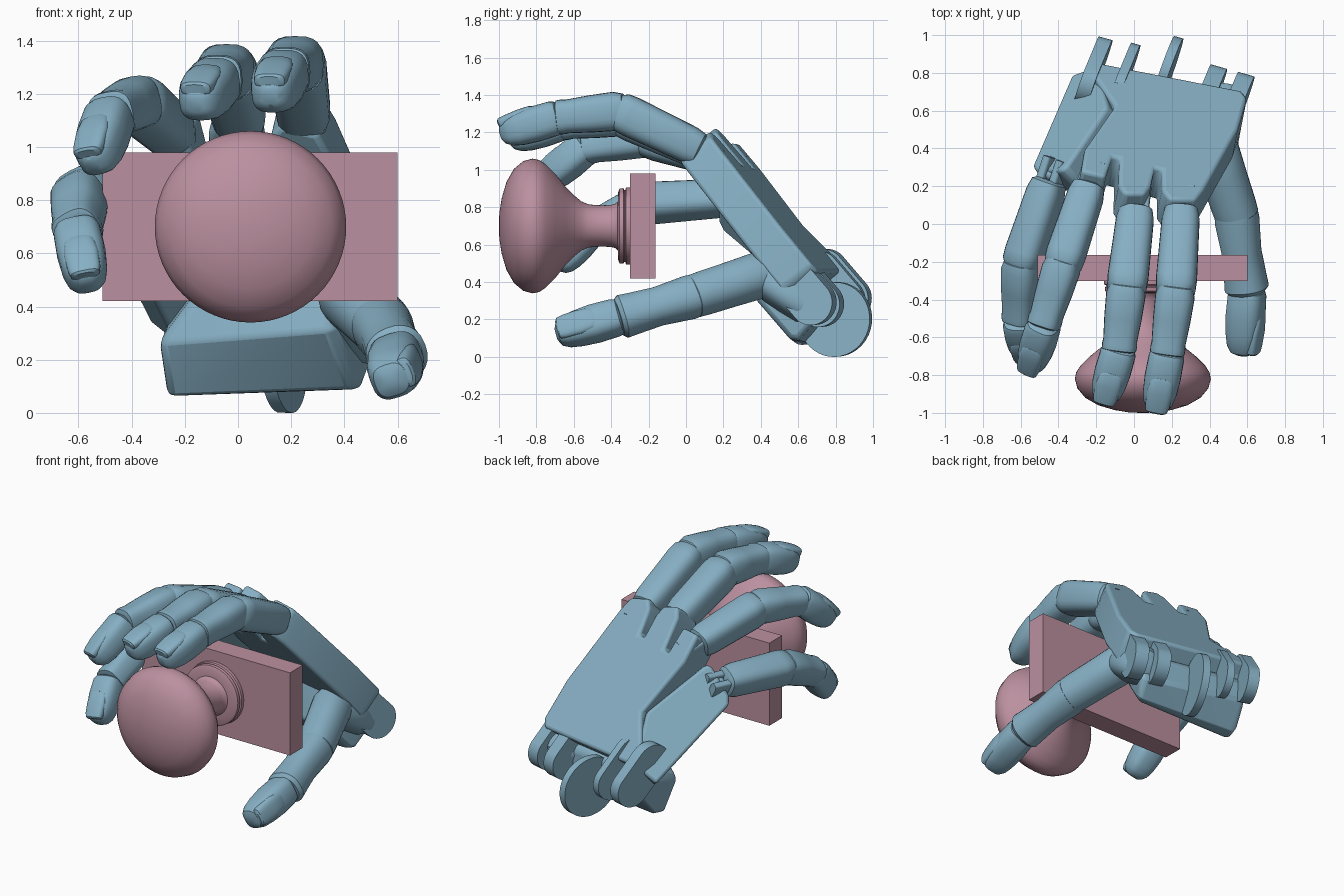
import bpy, bmesh, math
from mathutils import Vector as V

if "Cube" in bpy.data.objects:
    bpy.data.objects.remove(bpy.data.objects["Cube"])

def mat(name, col):
    m = bpy.data.materials.new(name)
    m.diffuse_color = (*col, 1)
    m.use_nodes = True
    m.node_tree.nodes["Principled BSDF"].inputs["Base Color"].default_value = m.diffuse_color
    return m

BLUE = mat("hand_blue", (0.24, 0.43, 0.55))
PINK = mat("knob_pink", (0.50, 0.28, 0.35))

def finish(name, bm, m, bevel=0.0):
    bmesh.ops.recalc_face_normals(bm, faces=bm.faces)
    me = bpy.data.meshes.new(name)
    bm.to_mesh(me)
    bm.free()
    me.materials.append(m)
    ob = bpy.data.objects.new(name, me)
    bpy.context.collection.objects.link(ob)
    if bevel:
        mod = ob.modifiers.new("bevel", "BEVEL")
        mod.width, mod.segments = bevel, 3
        mod.limit_method, mod.angle_limit = "ANGLE", math.radians(25)
    return ob

def tube(name, a, b, profile, r, up=(0, 0, 1), m=BLUE, power=2.9, sides=24, flat=1.0):
    """Loft of rounded sections from a to b; profile = (position, radius factor)."""
    a, b = V(a), V(b)
    d = (b - a).normalized()
    side = d.cross(V(up)).normalized()
    top = side.cross(d)
    bm = bmesh.new()
    rings = []
    for t, s in profile:
        c = a + (b - a) * t
        ring = []
        for i in range(sides):
            w = 2 * math.pi * i / sides
            cx, cy = (math.copysign(abs(f) ** (2 / power), f) for f in (math.cos(w), math.sin(w)))
            ring.append(bm.verts.new(c + (side * cx + top * cy * flat) * r * s))
        rings.append(ring)
    for p, q in zip(rings, rings[1:]):
        for i in range(sides):
            j = (i + 1) % sides
            bm.faces.new((p[i], p[j], q[j], q[i]))
    bm.faces.new(rings[0])
    bm.faces.new(rings[-1])
    return finish(name, bm, m)

def slab(name, back, front, bevel):
    bm = bmesh.new()
    p = [bm.verts.new(v) for v in back]
    q = [bm.verts.new(v) for v in front]
    bm.faces.new(p)
    bm.faces.new(q[::-1])
    for i in range(len(p)):
        j = (i + 1) % len(p)
        bm.faces.new((p[i], q[i], q[j], p[j]))
    return finish(name, bm, BLUE, bevel)

def hull(name, pts, bevel):
    bm = bmesh.new()
    for p in pts:
        bm.verts.new(p)
    bmesh.ops.convex_hull(bm, input=bm.verts)
    bmesh.ops.delete(bm, geom=[v for v in bm.verts if not v.link_faces], context="VERTS")
    bmesh.ops.dissolve_limit(bm, angle_limit=0.02, verts=bm.verts, edges=bm.edges)
    return finish(name, bm, BLUE, bevel)

def nail(name, a, b, r, up):
    """Thin rounded plate on the back of a fingertip."""
    a, b = V(a), V(b)
    d = (b - a).normalized()
    top = d.cross(V(up)).cross(d).normalized()
    tube(name, a.lerp(b, 0.38) + top * r * .70, b + top * r * .56,
         [(0, .3), (.03, .45), (.12, .58), (.5, .66), (.95, .62), (1.12, .55), (1.17, .4)],
         r, up, flat=0.5)

# Back plate of the palm: outline in plan, laid on a tilted plane
N = V((0.15, 0.76, 0.63))
def on_plane(x, y):
    return V((x, y, (0.926 - 0.15 * x - 0.76 * y) / 0.66))
outline = [(-.24, .83), (-.20, .86), (.57, .71), (.60, .67), (.55, .50), (.37, .18), (.33, .13), (.19, .13),
           (.15, .18), (.15, .29), (.11, .30), (.09, .20), (.06, .16), (-.05, .16), (-.08, .21),
           (-.075, .35), (-.115, .36), (-.15, .25), (-.28, .28), (-.26, .40), (-.10, .63)]
back = [on_plane(*p) for p in outline]
slab("palm", back, [p - N * 0.215 for p in back], 0.02)

# Folded little-finger side of the palm
side_back = [V(p) for p in ((-.20, .84, .45), (-.33, .79, .34), (-.54, .31, .75), (-.52, .28, .80),
                            (-.39, .28, .96), (-.36, .30, .97), (-.14, .62, .71))]
slab("palm_side", side_back, [p + V((.10, -.11, -.08)) for p in side_back], 0.025)

# Heel pad near the wrist
hull("palm_heel", [(-.30, .50, .26), (-.27, .60, .06), (.44, .56, .09), (.36, .37, .31),
                   (-.25, .80, .38), (.52, .67, .36), (-.12, .50, .50), (.36, .44, .54),
                   (-.22, .80, .22), (.50, .68, .18), (-.25, .68, .07), (.47, .60, .09)], 0.03)

# Wrist hinge lugs: rounded tongues running out of the palm
AX = V((0.96, -0.27, -0.02)).normalized()
ALONG = V((-.25, -.60, .70)).normalized()
ACROSS = AX.cross(ALONG).normalized()
for i, (x, y, z, r, w, run) in enumerate(((.17, .80, .20, .20, .05, 0), (-.19, .87, .31, .12, .075, .2),
                                          (-.03, .84, .30, .12, .05, .2), (.41, .72, .28, .12, .09, .25),
                                          (.555, .68, .29, .12, .09, .22))):
    c = V((x, y, z))
    arc = []
    for k in range(40):
        a = 2 * math.pi * (k + .5) / 40
        arc.append(c + (ALONG * math.cos(a) + ACROSS * math.sin(a)) * r
                   + ALONG * (run if math.cos(a) > 0 else 0))
    slab(f"wrist_lug_{i}", [p - AX * w / 2 for p in arc], [p + AX * w / 2 for p in arc], 0.0)

# Fingers: knuckle, two joints, tip centre, radius
PROX = [(-.03, .6), (0, .85), (.12, .96), (.5, 1.0), (.85, 1.04), (.97, 1.0), (1.04, .8), (1.07, .45)]
MID = [(-.14, .5), (-.09, .86), (.06, 1.0), (.45, .95), (.82, .86), (.9, .89), (.98, .87), (1.01, .65)]
TIP = [(-.10, .55), (-.04, .8), (.06, .9), (.45, .92), (.75, .86), (.95, .74), (1.07, .55), (1.13, .3)]
fingers = {
    "index": ((.25, .07, 1.11), (.22, -.36, 1.315), (.175, -.69, 1.28), (.125, -.955, 1.20), .105),
    "middle": ((.01, .07, 1.10), (-.04, -.35, 1.285), (-.08, -.67, 1.25), (-.15, -.91, 1.17), .105),
    "ring": ((-.24, .20, 1.05), (-.38, -.22, 1.17), (-.48, -.54, 1.12), (-.54, -.74, .95), .10),
    "little": ((-.45, .22, .85), (-.595, -.22, .82), (-.605, -.51, .68), (-.57, -.67, .50), .10)}
for n, (k, p, d, t, r) in fingers.items():
    up = (-.5, 0, .9) if n == "little" else (-.2, 0, 1) if n == "ring" else (0, 0, 1)
    tube(n + "_base", k, p, PROX, r, up)
    tube(n + "_middle", p, d, MID, r, up)
    tube(n + "_tip", d, t, TIP, r, (-.2, 0, 1) if n == "little" else up)
    nail(n + "_nail", d, t, r, (-.2, 0, 1) if n == "little" else up)
    # knuckle hinge: two link bars and a cross pin
    K, P = V(k), V(p)
    dr = (P - K).normalized()
    s = dr.cross(V(up)).normalized()
    for e in (-1, 1):
        o = s * e * r * .4
        tube(n + "_link", K - dr * .13 + o, K + dr * .05 + o, [(0, 1), (1, 1)], r * .25, up,
             power=4, flat=2)
    c = K - dr * .04
    tube(n + "_pin", c - s * r * .62, c + s * r * .62, [(0, 1), (1, 1)], r * .3, dr, power=2)

# Thumb: root block, two segments and tip
UP = (1, -.1, .35)
tube("thumb_root", (.47, .68, .27), (.42, .44, .44),
     [(-.1, .5), (-.03, .8), (.1, .95), (.5, .98), (.95, 1), (1.15, .85), (1.25, .5)], .125, UP)
tube("thumb_base", (.41, .45, .455), (.54, .06, .33),
     [(-.15, .5), (-.08, .85), (.1, 1.04), (.5, 1), (.9, .98), (1.05, .95), (1.15, .6)], .12, UP, power=2.2)
tube("thumb_middle", (.54, .06, .33), (.60, -.36, .21),
     [(-.15, .5), (-.05, .92), (.1, .97), (.5, .86), (.8, .92), (.95, .96), (1, .8)], .12, UP, power=2.3)
tube("thumb_tip", (.60, -.36, .215), (.58, -.62, .14),
     [(-.08, .6), (-.02, .84), (.08, .92), (.5, .95), (.85, .88), (1.08, .78), (1.22, .6), (1.28, .3)],
     .105, UP)
nail("thumb_nail", (.60, -.36, .215), (.58, -.65, .14), .105, UP)

# Door knob turned around the y axis
knob = [(-1.0, .01), (-.998, .07), (-.985, .15), (-.96, .235), (-.92, .305), (-.87, .347), (-.82, .36),
        (-.785, .353), (-.75, .33), (-.70, .28), (-.64, .205), (-.60, .165), (-.56, .132), (-.52, .115),
        (-.46, .11), (-.40, .112), (-.375, .12), (-.365, .13), (-.362, .185), (-.355, .20), (-.335, .202),
        (-.33, .193), (-.325, .193), (-.32, .205), (-.30, .207), (-.28, .2)]
tube("door_knob", (.047, 0, .70), (.047, 1, .70), knob, 1, m=PINK, power=2, sides=64)

# Door slice behind the knob
bm = bmesh.new()
bmesh.ops.create_cube(bm, size=1)
bmesh.ops.scale(bm, vec=(1.11, .137, .56), verts=bm.verts)
bmesh.ops.translate(bm, vec=(.045, -.232, .70), verts=bm.verts)
finish("door_plate", bm, PINK)

# Smooth shading with sharp edges kept
for ob in bpy.context.collection.objects:
    ob.select_set(True)
    bpy.context.view_layer.objects.active = ob
bpy.ops.object.shade_smooth_by_angle(angle=math.radians(32))
